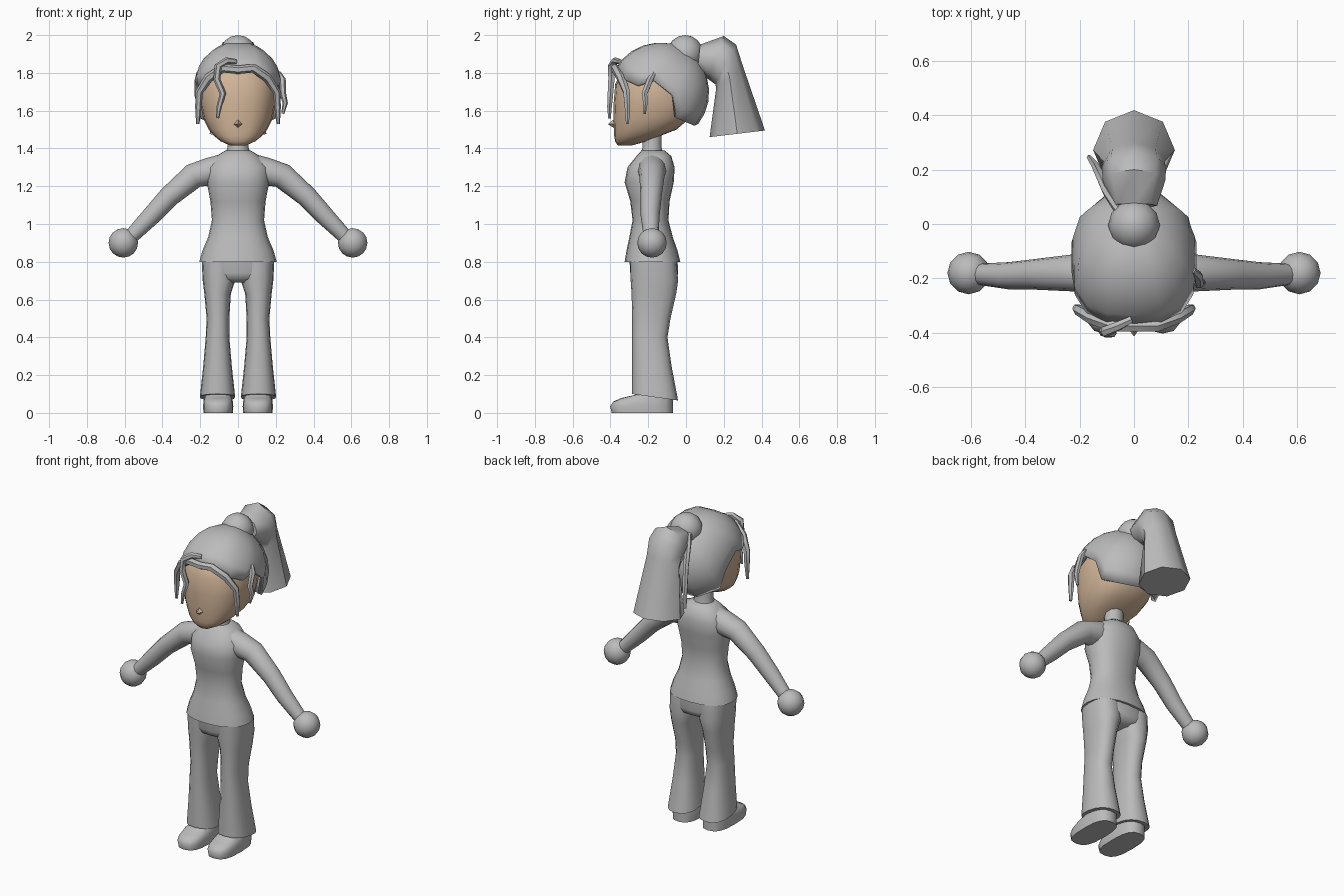
import bpy, bmesh, math
from mathutils import Vector as V

if "Cube" in bpy.data.objects:
    bpy.data.objects.remove(bpy.data.objects["Cube"])


def material(name, rgb):
    m = bpy.data.materials.new(name)
    m.diffuse_color = (*rgb, 1)
    m.use_nodes = True
    m.node_tree.nodes["Principled BSDF"].inputs["Base Color"].default_value = m.diffuse_color
    return m


GREY = material("plain grey", (0.5, 0.5, 0.5))
SKIN = material("skin tan", (0.63, 0.45, 0.31))


def finish(name, bm, mat, angle=50):
    bmesh.ops.remove_doubles(bm, verts=bm.verts, dist=0.0005)
    bmesh.ops.recalc_face_normals(bm, faces=bm.faces)
    me = bpy.data.meshes.new(name)
    bm.to_mesh(me)
    bm.free()
    me.materials.append(mat)
    ob = bpy.data.objects.new(name, me)
    bpy.context.collection.objects.link(ob)
    bpy.ops.object.select_all(action='DESELECT')
    ob.select_set(True)
    bpy.context.view_layer.objects.active = ob
    bpy.ops.object.shade_smooth_by_angle(angle=math.radians(angle))
    return ob


def loft(name, rings, mat, angle=50, caps=True):
    bm = bmesh.new()
    vs = [[bm.verts.new(p) for p in r] for r in rings]
    n = len(rings[0])
    for a, b in zip(vs, vs[1:]):
        for i in range(n):
            j = (i + 1) % n
            bm.faces.new((a[i], a[j], b[j], b[i]))
    if caps:
        bm.faces.new(vs[0][::-1])
        bm.faces.new(vs[-1])
    return finish(name, bm, mat, angle)


def ring(z, x0, x1, y0, y1, n=20, p=2.3, tilt=0.0):
    """Rounded horizontal cross-section between the given limits."""
    cx, cy, hx, hy = (x0 + x1) / 2, (y0 + y1) / 2, (x1 - x0) / 2, (y1 - y0) / 2
    out = []
    for i in range(n):
        a = math.tau * i / n
        c, s = math.cos(a), math.sin(a)
        dx = hx * math.copysign(abs(c) ** (2 / p), c)
        dy = hy * math.copysign(abs(s) ** (2 / p), s)
        out.append(V((cx + dx, cy + dy, z - tilt * dy)))
    return out


def tube(name, path, mat=GREY, n=6, side=1):
    """Tube through (x, y, z, radius) points."""
    pts = [V((side * p[0], p[1], p[2])) for p in path]
    rings = []
    for i, p in enumerate(pts):
        t = (pts[min(i + 1, len(pts) - 1)] - pts[max(i - 1, 0)]).normalized()
        u = t.cross(V((0, 1, 0))).normalized()
        w = t.cross(u)
        r = path[i][3]
        rings.append([p + (u * math.cos(math.tau * k / n) + w * math.sin(math.tau * k / n)) * r
                      for k in range(n)])
    return loft(name, rings, mat)


def ball(name, centre, r, seg=12, rows=8):
    bm = bmesh.new()
    bmesh.ops.create_uvsphere(bm, u_segments=seg, v_segments=rows, radius=r)
    bmesh.ops.translate(bm, verts=bm.verts, vec=centre)
    return finish(name, bm, GREY)


# shirt body
loft("shirt", [ring(z, -h, h, a, b) for z, h, a, b in [
    (.80, .205, -.325, -.03), (.86, .188, -.315, -.045), (.93, .158, -.30, -.07),
    (1.02, .138, -.283, -.093), (1.12, .146, -.295, -.087), (1.22, .165, -.325, -.065),
    (1.30, .165, -.31, -.06), (1.36, .115, -.262, -.078), (1.39, .065, -.235, -.115)]], GREY)

# neck
loft("neck", [ring(z, -h, h, -.18 - d, -.18 + d, 10, 2) for z, h, d in [
    (1.36, .07, .065), (1.41, .055, .052), (1.50, .06, .055)]], GREY)

# hips
loft("hips", [ring(z, -h, h, a, b) for z, h, a, b in [
    (.69, .09, -.25, -.09), (.71, .165, -.285, -.05),
    (.74, .186, -.295, -.042), (.82, .194, -.30, -.045)]], GREY)

# arms, hands, legs and shoes on both sides
for side, word in ((1, "right"), (-1, "left")):
    tube(word + "_arm", [(.06, -.18, 1.30, .075), (.15, -.18, 1.277, .074),
                         (.235, -.18, 1.255, .067), (.365, -.185, 1.145, .056),
                         (.46, -.19, 1.042, .05), (.56, -.185, .94, .04)], n=12, side=side)
    ball(word + "_hand", (side * .607, -.18, .9), .078)

    def pair(x0, x1):
        return sorted((side * x0, side * x1))

    loft(word + "_leg", [ring(z, *pair(i, o), a, b, 16, 2.4, t) for z, i, o, a, b, t in [
        (.80, .01, .192, -.295, -.05, 0), (.70, .015, .187, -.293, -.042, 0),
        (.63, .038, .178, -.288, -.052, 0), (.50, .046, .166, -.285, -.082, 0),
        (.40, .046, .171, -.285, -.098, 0), (.25, .033, .184, -.285, -.077, 0),
        (.083, .015, .202, -.287, -.042, .14)]], GREY)
    loft(word + "_shoe", [ring(z, *pair(.105 - h, .105 + h), a, -.07, 16, 2.8) for z, h, a in [
        (0, .078, -.393), (.035, .08, -.402), (.06, .078, -.385),
        (.078, .074, -.345), (.095, .07, -.27), (.13, .066, -.25)]], GREY)

# head
loft("head", [ring(z, -h, h, a, b, 20, 2.4) for z, h, a, b in [
    (1.415, .04, -.36, -.29), (1.437, .09, -.375, -.21), (1.465, .125, -.38, -.14),
    (1.50, .155, -.382, -.05), (1.56, .185, -.385, .02), (1.64, .199, -.383, .04),
    (1.74, .203, -.375, .04), (1.82, .165, -.335, 0), (1.88, .08, -.22, -.05)]], SKIN, 60)

# small pointed nose
loft("nose", [[V((x, -.375, z)) for x, z in ((0, 1.505), (.026, 1.53), (0, 1.56), (-.026, 1.53))],
              [V((x, -.411, z)) for x, z in ((0, 1.526), (.002, 1.528), (0, 1.53), (-.002, 1.528))]],
     SKIN, 20)

# hair cap: sections swept from the bun down to the hairline
half = [(0, -.375, 1.82), (.10, -.37, 1.82), (.17, -.335, 1.77), (.217, -.26, 1.735),
        (.23, -.17, 1.76), (.23, -.07, 1.68), (.202, -.05, 1.56), (.11, .045, 1.52), (0, .065, 1.53)]
line = [V(p) for p in half] + [V((-x, y, z)) for x, y, z in half[-2:0:-1]]
core, pole = V((0, -.15, 1.68)), V((0, .01, 1.92))
sweep = []
for k in range(7):
    t = .08 + .92 * k / 6
    row = []
    for h in line:
        a, b = pole - core, h - core
        d = a.normalized().slerp(b.normalized(), t)
        row.append(core + d * (a.length * (1 - t) + b.length * t))
    sweep.append(row)
cap = loft("hair_cap", sweep, GREY, 40, caps=False)
thick = cap.modifiers.new("thickness", 'SOLIDIFY')
thick.thickness = .025
thick.offset = -1

# bun
ball("hair_bun", (0, -.005, 1.905), .095, 12, 8)

# ponytail: rings given by their inner and outer points in side view
rings = []
for y0, z0, y1, z1, h in [(.06, 1.81, .075, 1.95, .085), (.12, 1.765, .20, 1.995, .115),
                          (.155, 1.74, .265, 1.95, .118), (.16, 1.72, .30, 1.84, .112),
                          (.125, 1.46, .418, 1.495, .15)]:
    m, v = V((0, (y0 + y1) / 2, (z0 + z1) / 2)), V((0, (y1 - y0) / 2, (z1 - z0) / 2))
    rings.append([m + v * math.cos(math.tau * k / 8) + V((h * math.sin(math.tau * k / 8), 0, 0))
                  for k in range(8)])
loft("ponytail", rings, GREY, 50)

# loose strands
for side, word in ((1, "right"), (-1, "left")):
    tube(word + "_front_strand", [(-.01, -.375, 1.815, .022), (.08, -.375, 1.825, .024),
                                  (.155, -.345, 1.775, .024), (.205, -.315, 1.70, .02),
                                  (.21, -.31, 1.62, .017), (.213, -.31, 1.53, .009)], side=side)
tube("wavy_fringe_strand", [(-.01, -.35, 1.86, .014), (-.06, -.375, 1.865, .018),
                            (-.105, -.395, 1.835, .02), (-.112, -.395, 1.765, .019),
                            (-.08, -.40, 1.69, .017), (-.10, -.405, 1.62, .014),
                            (-.108, -.405, 1.56, .008)])
tube("side_strand", [(.215, -.17, 1.80, .012), (.235, -.19, 1.765, .018),
                     (.238, -.22, 1.69, .017), (.25, -.215, 1.64, .014),
                     (.237, -.22, 1.585, .008)])
tube("back_strand", [(-.06, .05, 1.91, .014), (-.10, .12, 1.88, .018), (-.125, .18, 1.77, .018),
                     (-.14, .21, 1.65, .016), (-.165, .245, 1.54, .009)])
